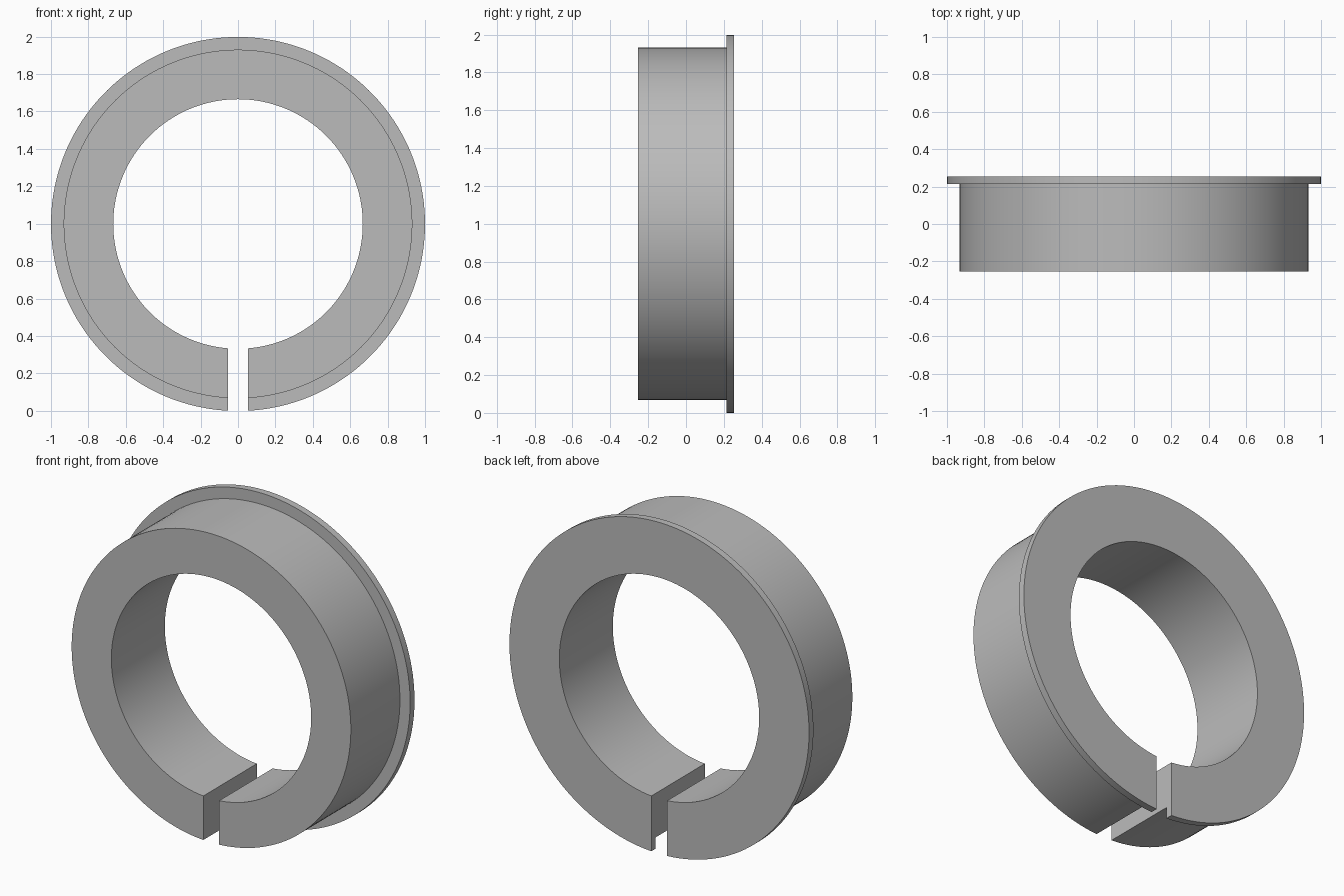
import bpy, bmesh, math

cube = bpy.data.objects.get("Cube")
if cube:
    bpy.data.objects.remove(cube, do_unlink=True)

GAP = 0.053          # half width of the slot
HALF = 0.255         # half depth of the ring
FLANGE_Y = 0.213     # front face of the flange
STEPS = 144

# Cross-section of the flanged ring: (radius, y)
profile = [(0.667, -HALF), (0.932, -HALF), (0.932, FLANGE_Y),
           (1.0, FLANGE_Y), (1.0, HALF), (0.667, HALF)]
centre_z = math.sqrt(1 - GAP ** 2)

# Plain grey material
grey = bpy.data.materials.new("plain_grey")
grey.use_nodes = True
colour = (0.5, 0.5, 0.5, 1)
grey.diffuse_color = colour
grey.node_tree.nodes["Principled BSDF"].inputs["Base Color"].default_value = colour

# Sweep the section from one side of the slot to the other, with parallel slot walls
bm = bmesh.new()
sections = []
for i in range(STEPS + 1):
    section = []
    for r, y in profile:
        start = math.asin(GAP / r)
        a = start + (2 * math.pi - 2 * start) * i / STEPS
        section.append(bm.verts.new((r * math.sin(a), y, centre_z - r * math.cos(a))))
    sections.append(section)

n = len(profile)
for a, b in zip(sections, sections[1:]):
    for j in range(n):
        k = (j + 1) % n
        bm.faces.new((a[j], a[k], b[k], b[j]))

# Slot walls
bm.faces.new(sections[0])
bm.faces.new(sections[-1])
bmesh.ops.recalc_face_normals(bm, faces=bm.faces)

mesh = bpy.data.meshes.new("split_flanged_ring")
bm.to_mesh(mesh)
bm.free()
mesh.materials.append(grey)
ring = bpy.data.objects.new("split_flanged_ring", mesh)
bpy.context.collection.objects.link(ring)

# Smooth round walls, sharp rims
bpy.ops.object.select_all(action='DESELECT')
ring.select_set(True)
bpy.context.view_layer.objects.active = ring
bpy.ops.object.shade_smooth_by_angle(angle=math.radians(30))
